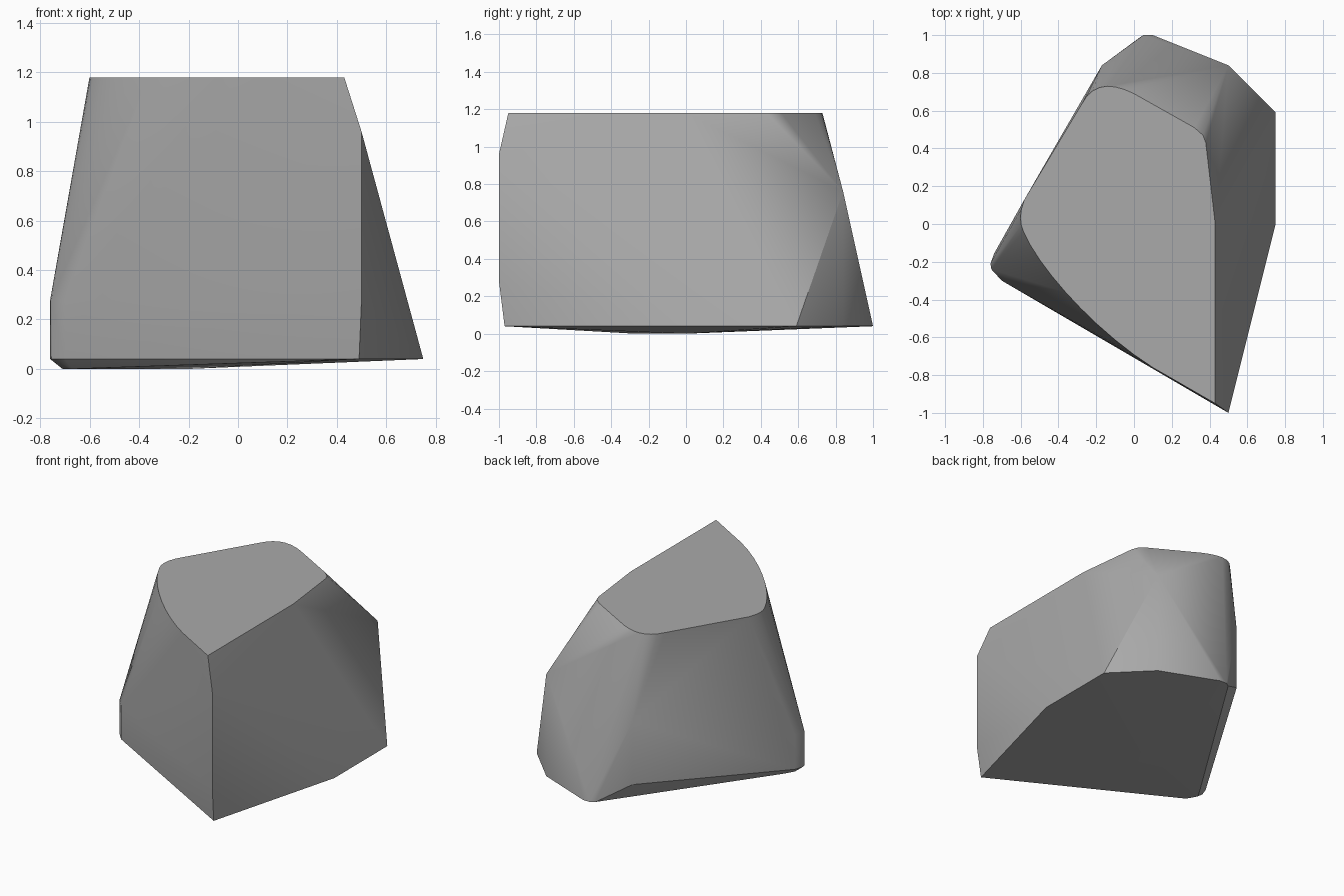
import bpy
import bmesh
import math
from mathutils import Vector
from mathutils.geometry import interpolate_bezier

# Remove the default object
default_object = bpy.data.objects.get("Cube")
if default_object:
    bpy.data.objects.remove(default_object, do_unlink=True)

TOP = 1.18
BASE = 0.04


def make_material(name, colour):
    material = bpy.data.materials.new(name)
    material.use_nodes = True
    material.diffuse_color = colour
    shader = next(n for n in material.node_tree.nodes if n.type == "BSDF_PRINCIPLED")
    shader.inputs["Base Color"].default_value = colour
    shader.inputs["Roughness"].default_value = 0.9
    return material


def worn_edge(start, handle_a, handle_b, end, steps):
    """Rounded stretch of the flat crown's outline."""
    corners = [Vector((x, y, TOP)) for x, y in (start, handle_a, handle_b, end)]
    return interpolate_bezier(*corners, steps)


def upright(x, y, *heights):
    """Points of a vertical edge."""
    return [Vector((x, y, z)) for z in heights]


points = []

# Flat crown: straight right side, worn front and back corners
for x, y in ((0.43, -0.95), (0.43, 0), (0.38, 0.43), (0.365, 0.47), (0.32, 0.51)):
    points += upright(x, y, TOP)
points += worn_edge((0.1, -0.76), (-0.2, -0.57), (-0.5, -0.24), (-0.585, -0.04), 10)
points += worn_edge((-0.585, -0.04), (-0.605, 0.0), (-0.61, 0.06), (-0.58, 0.13), 5)
points += worn_edge((-0.28, 0.63), (-0.22, 0.75), (-0.12, 0.75), (0.0, 0.69), 8)

# Front tip
points += upright(0.5, -1.0, 0.28, 0.96)
points += upright(0.49, -0.97, BASE)

# Slanted side and the chipped back corner
points += upright(0.75, 0.0, BASE)
points += upright(0.75, 0.59, BASE)
points += upright(0.5, 0.84, BASE, 0.76)
points += upright(0.1, 1.0, BASE)
points += upright(0.05, 1.0, BASE)
points += upright(0.02, 0.98, BASE)
points += upright(-0.17, 0.84, 0.16, 0.6)

# Blunt low corner
for x, y in ((-0.74, -0.155), (-0.76, -0.21), (-0.755, -0.24), (-0.70, -0.30)):
    points += upright(x, y, BASE, 0.28)

# Shallow underside
for x, y in ((-0.67, -0.13), (-0.71, -0.2), (-0.67, -0.27), (-0.2, 0.0)):
    points += upright(x, y, 0)

# Skin the rock
bm = bmesh.new()
for point in points:
    bm.verts.new(point)
hull = bmesh.ops.convex_hull(bm, input=bm.verts)
loose = {v for v in hull["geom_interior"] + hull["geom_unused"]
         if isinstance(v, bmesh.types.BMVert)}
bmesh.ops.delete(bm, geom=list(loose), context="VERTS")
bmesh.ops.dissolve_limit(bm, angle_limit=math.radians(0.5),
                         verts=bm.verts, edges=bm.edges)
bmesh.ops.recalc_face_normals(bm, faces=bm.faces)

mesh = bpy.data.meshes.new("rock")
bm.to_mesh(mesh)
bm.free()
mesh.materials.append(make_material("stone grey", (0.4, 0.4, 0.4, 1)))

rock = bpy.data.objects.new("rock", mesh)
bpy.context.collection.objects.link(rock)
bpy.ops.object.select_all(action="DESELECT")
rock.select_set(True)
bpy.context.view_layer.objects.active = rock
bpy.ops.object.shade_smooth_by_angle(angle=math.radians(30))
